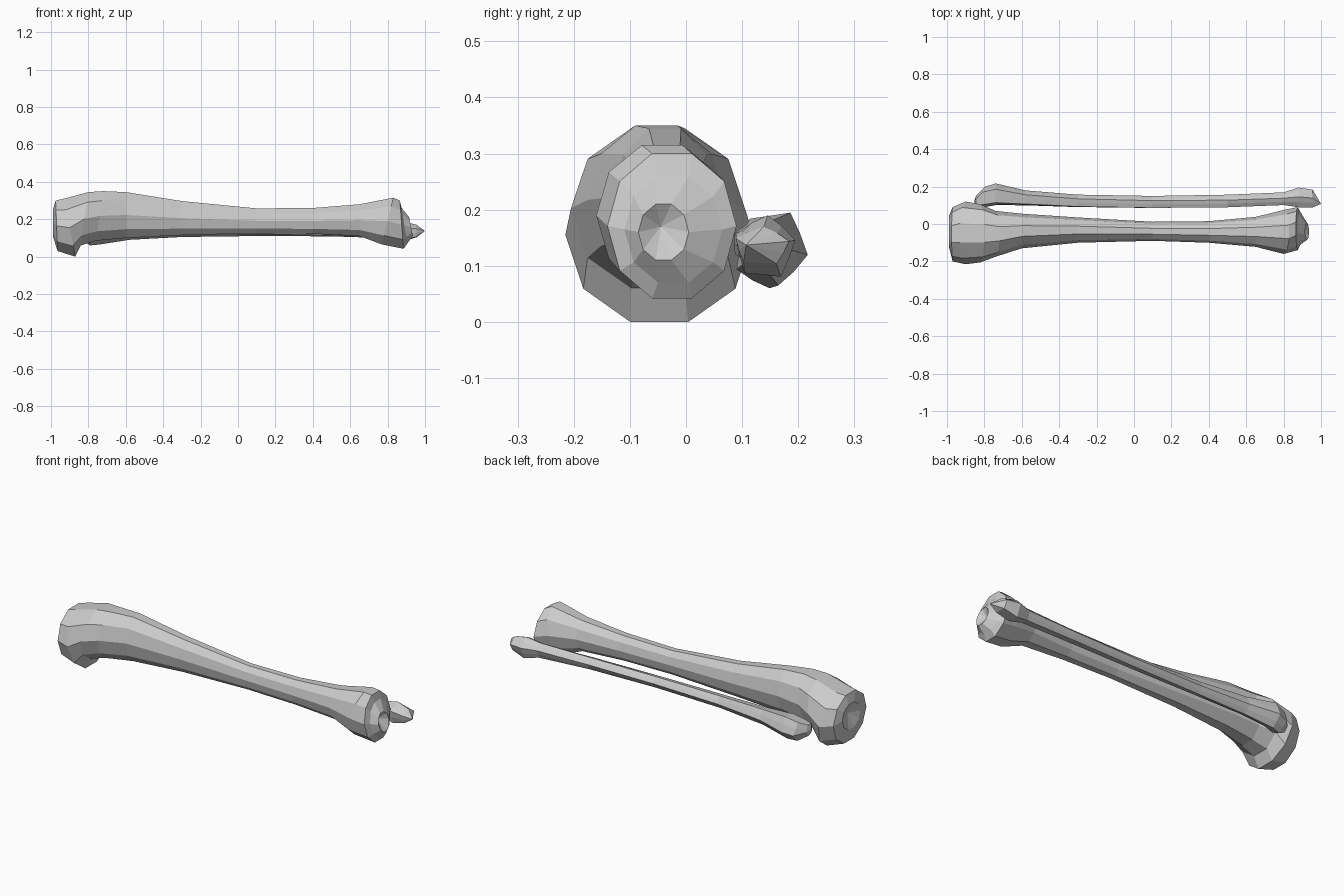
import bpy, bmesh
from math import sin, cos, pi

SIDES = 10


def loft_bone(name, sections, start, end, flute=1.0, twist=0.0):
    """Flat-faced bone lofted along x.
    Section: x, y min, y max, z min, z max, lean (x shift at the top)."""
    bm = bmesh.new()
    rings = []
    for x, y0, y1, z0, z1, lean in sections:
        cy, cz = (y0 + y1) / 2, (z0 + z1) / 2
        ry, rz = (y1 - y0) / 2, (z1 - z0) / 2
        ring = []
        for i in range(SIDES):
            a = 2 * pi * i / SIDES + twist * x
            f = flute if i % 2 else 1.0
            s = max(-1, min(1, sin(a) / sin(0.4 * pi)))
            ring.append(bm.verts.new((x + lean * s, cy + ry * cos(a) * f, cz + rz * s * f)))
        rings.append(ring)
    for a, b in zip(rings, rings[1:]):
        for i in range(SIDES):
            j = (i + 1) % SIDES
            bm.faces.new((a[i], a[j], b[j], b[i]))
    # Joint faces fan out from a central point
    for ring, point in ((rings[0], start), (rings[-1], end)):
        pole = bm.verts.new(point)
        for i in range(SIDES):
            bm.faces.new((ring[i], ring[(i + 1) % SIDES], pole))
    bmesh.ops.recalc_face_normals(bm, faces=bm.faces[:])
    mesh = bpy.data.meshes.new(name)
    bm.to_mesh(mesh)
    bm.free()
    obj = bpy.data.objects.new(name, mesh)
    bpy.context.collection.objects.link(obj)
    return obj


# Shin bone: knee plateau, front ridge, slim shaft, flared ankle end
tibia = [
    (-0.99, -0.12, 0.04, 0.11, 0.25, 0.00),
    (-0.97, -0.20, 0.09, 0.03, 0.30, -0.005),
    (-0.90, -0.215, 0.12, 0.00, 0.31, -0.03),
    (-0.82, -0.205, 0.105, 0.06, 0.345, 0.02),
    (-0.74, -0.175, 0.07, 0.085, 0.35, 0.02),
    (-0.60, -0.13, 0.055, 0.10, 0.345, 0.00),
    (-0.30, -0.10, 0.035, 0.115, 0.297, 0.00),
    (0.10, -0.09, 0.012, 0.125, 0.258, 0.00),
    (0.40, -0.10, 0.015, 0.122, 0.26, 0.00),
    (0.65, -0.122, 0.038, 0.11, 0.28, 0.00),
    (0.80, -0.16, 0.075, 0.065, 0.315, 0.03),
    (0.875, -0.14, 0.09, 0.042, 0.30, -0.01),
    (0.89, -0.11, 0.065, 0.07, 0.26, -0.015),
    (0.925, -0.085, 0.005, 0.11, 0.21, -0.01),
]
loft_bone("shin_bone", tibia, (-0.965, -0.04, 0.19), (0.89, -0.045, 0.17))

# Slender outer bone: knobbly head, fluted shaft, pointed ankle tip
fibula = [
    (-0.845, 0.095, 0.15, 0.095, 0.16, 0.00),
    (-0.80, 0.085, 0.20, 0.06, 0.18, -0.01),
    (-0.74, 0.095, 0.218, 0.065, 0.20, 0.00),
    (-0.58, 0.095, 0.18, 0.09, 0.185, 0.00),
    (-0.30, 0.085, 0.157, 0.105, 0.175, 0.00),
    (0.10, 0.08, 0.15, 0.11, 0.17, 0.00),
    (0.50, 0.085, 0.157, 0.107, 0.17, 0.00),
    (0.80, 0.098, 0.17, 0.095, 0.175, 0.00),
    (0.88, 0.085, 0.196, 0.075, 0.19, 0.00),
    (0.955, 0.085, 0.185, 0.10, 0.17, 0.00),
]
loft_bone("outer_leg_bone", fibula, (-0.855, 0.12, 0.13), (1.0, 0.107, 0.137), 0.84, 0.25)
